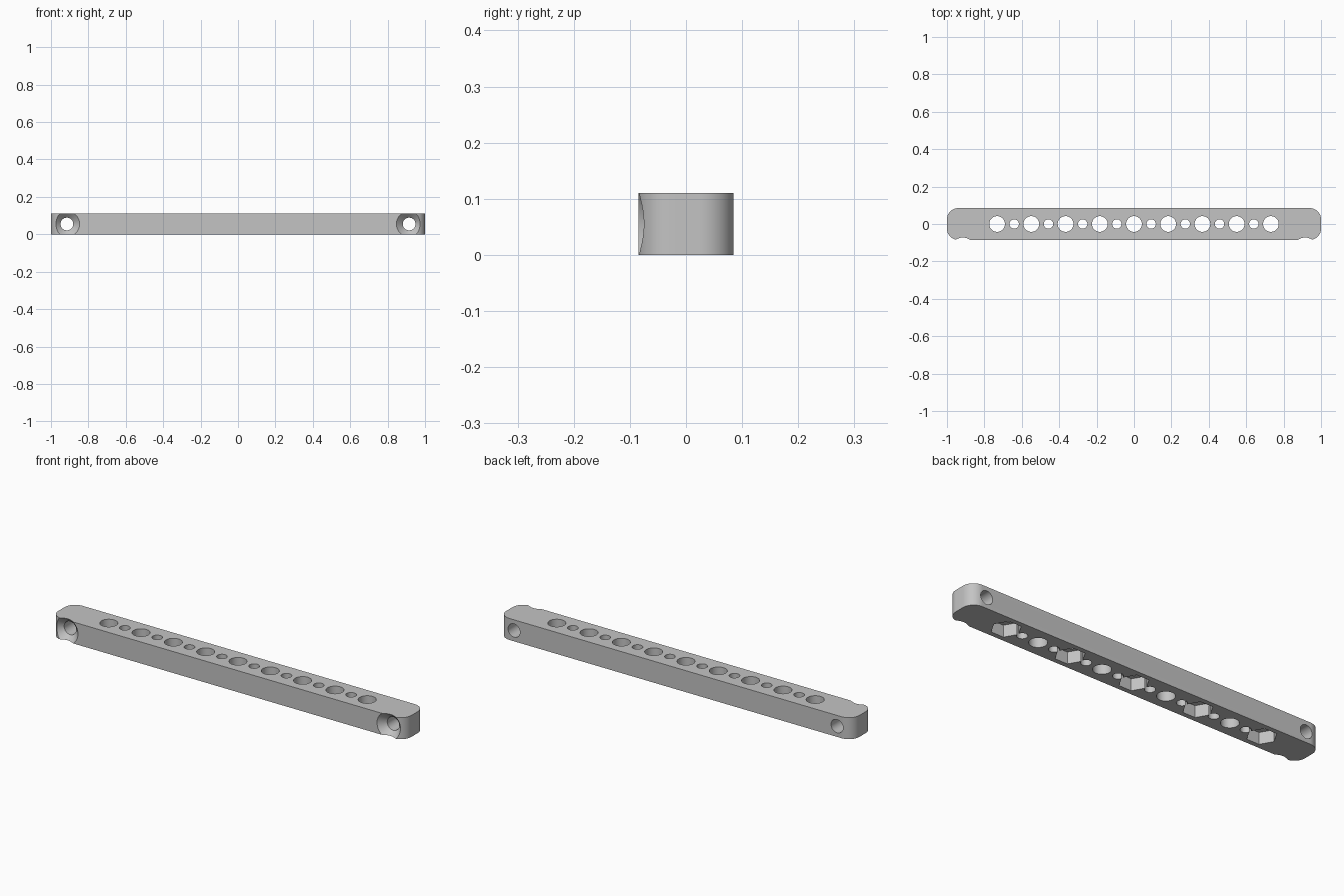
import bpy
import bmesh
import math
from mathutils import Matrix, Vector

cube = bpy.data.objects.get("Cube")
if cube:
    bpy.data.objects.remove(cube, do_unlink=True)

WIDTH, HEIGHT, CORNER = 0.17, 0.11, 0.06
PITCH = 0.183

grey = bpy.data.materials.new("plain_grey")
grey.use_nodes = True
colour = (0.55, 0.55, 0.55, 1)
grey.diffuse_color = colour
grey.node_tree.nodes["Principled BSDF"].inputs["Base Color"].default_value = colour


def make_object(name, bm):
    bmesh.ops.recalc_face_normals(bm, faces=bm.faces)
    mesh = bpy.data.meshes.new(name)
    bm.to_mesh(mesh)
    bm.free()
    mesh.materials.append(grey)
    obj = bpy.data.objects.new(name, mesh)
    bpy.context.collection.objects.link(obj)
    return obj


def add_prism(bm, x, radius, low, high, sides):
    bmesh.ops.create_cone(
        bm, cap_ends=True, segments=sides, radius1=radius, radius2=radius,
        depth=high - low, matrix=Matrix.Translation((x, 0, (low + high) / 2)))


def add_countersunk_hole(bm, x):
    # Stack of rings along y: wide mouth, 45 degree taper, straight bore
    front = -WIDTH / 2
    rings = []
    for y, r in ((front - 0.02, 0.088), (front + 0.034, 0.034), (0.2, 0.034)):
        rings.append([bm.verts.new((x + r * math.cos(a), y, HEIGHT / 2 + r * math.sin(a)))
                      for a in (math.tau * i / 48 for i in range(48))])
    for a, b in zip(rings, rings[1:]):
        for i in range(48):
            j = (i + 1) % 48
            bm.faces.new((a[i], a[j], b[j], b[i]))
    bm.faces.new(rings[0])
    bm.faces.new(rings[-1])


# Bar: rounded rectangle extruded upwards
bm = bmesh.new()
outline = []
for k, (sx, sy) in enumerate(((1, 1), (-1, 1), (-1, -1), (1, -1))):
    for i in range(17):
        a = (k + i / 16) * math.pi / 2
        outline.append(bm.verts.new((sx * (1 - CORNER) + CORNER * math.cos(a),
                                     sy * (WIDTH / 2 - CORNER) + CORNER * math.sin(a), 0)))
base = bm.faces.new(outline)
top = bmesh.ops.extrude_face_region(bm, geom=[base])["geom"]
bmesh.ops.translate(bm, vec=Vector((0, 0, HEIGHT)),
                    verts=[g for g in top if isinstance(g, bmesh.types.BMVert)])
bar = make_object("mounting_bar", bm)

# Row of alternating large and small vertical holes
bm = bmesh.new()
for i in range(-8, 9):
    radius = 0.042 if i % 2 == 0 else 0.025
    add_prism(bm, i * PITCH / 2, radius, -0.1, 0.2, 40)
cutters = [make_object("hole_cutter", bm)]

# Hexagonal nut pockets under every second large hole
bm = bmesh.new()
for i in range(-2, 3):
    add_prism(bm, 0, 0.07, -0.1, 0.06, 6)
    new = bm.verts[:][-12:]
    bmesh.ops.rotate(bm, verts=new, cent=(0, 0, 0),
                     matrix=Matrix.Rotation(math.pi / 2, 3, "Z"))
    bmesh.ops.translate(bm, verts=new, vec=(i * 2 * PITCH, 0, 0))
cutters.append(make_object("nut_pocket_cutter", bm))

# Countersunk screw holes at both ends
bm = bmesh.new()
for x in (-0.915, 0.915):
    add_countersunk_hole(bm, x)
cutters.append(make_object("screw_hole_cutter", bm))

bpy.ops.object.select_all(action="DESELECT")
bpy.context.view_layer.objects.active = bar
bar.select_set(True)
for cutter in cutters:
    cutter.hide_render = True
    mod = bar.modifiers.new(cutter.name, "BOOLEAN")
    mod.operation = "DIFFERENCE"
    mod.solver = "EXACT"
    mod.object = cutter
    bpy.ops.object.modifier_apply(modifier=mod.name)
for cutter in cutters:
    bpy.data.objects.remove(cutter, do_unlink=True)

bpy.ops.object.shade_smooth_by_angle(angle=math.radians(30))
